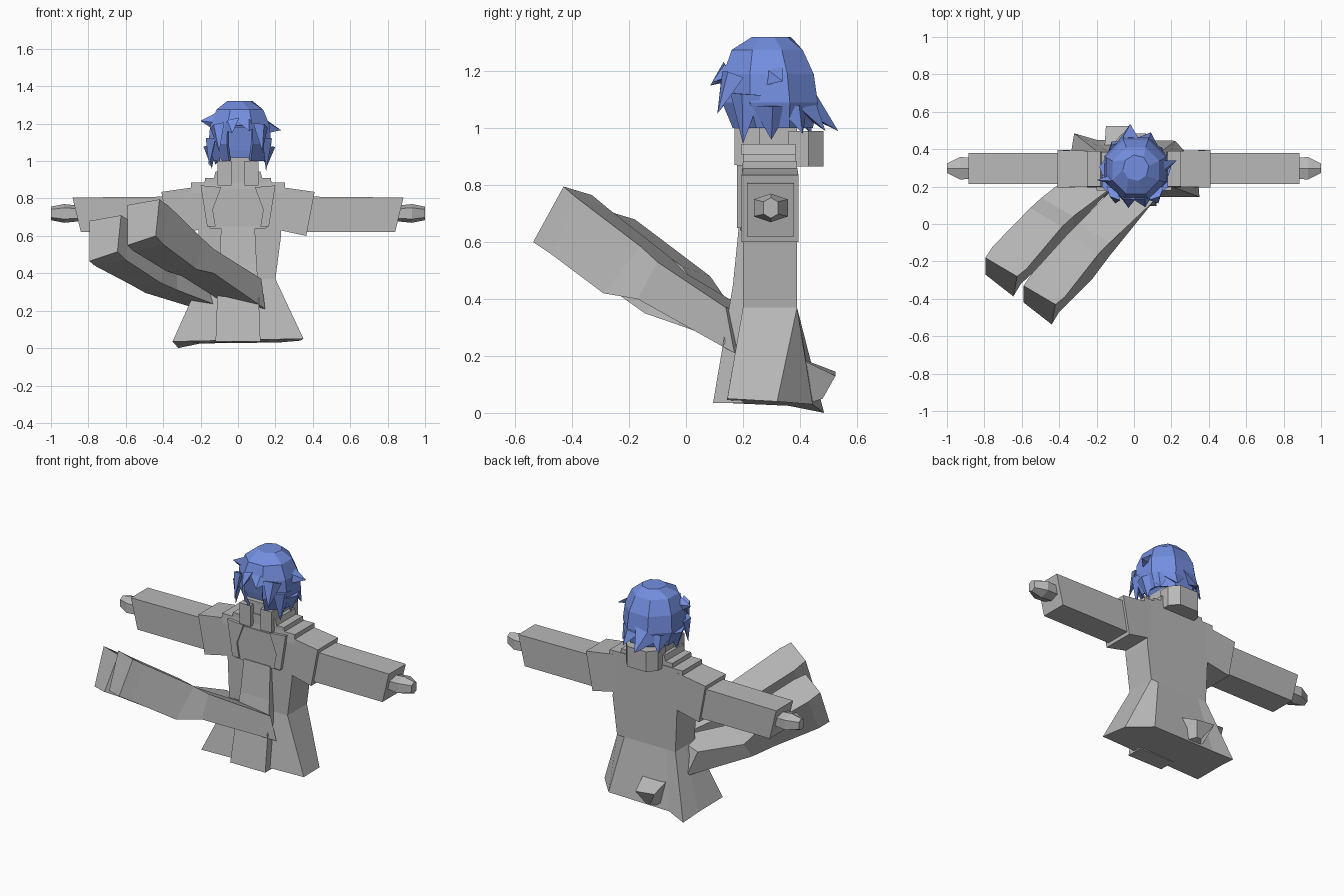
import bpy, bmesh, math
from mathutils import Vector

if "Cube" in bpy.data.objects:
    bpy.data.objects.remove(bpy.data.objects["Cube"])


def material(name, rgb):
    m = bpy.data.materials.new(name)
    m.diffuse_color = (*rgb, 1)
    m.use_nodes = True
    m.node_tree.nodes["Principled BSDF"].inputs["Base Color"].default_value = m.diffuse_color
    return m


GREY = material("stone_grey", (0.49, 0.485, 0.49))
BLUE = material("hair_blue", (0.175, 0.275, 0.75))


def finish(name, bm, mat):
    bmesh.ops.recalc_face_normals(bm, faces=bm.faces)
    me = bpy.data.meshes.new(name)
    bm.to_mesh(me)
    bm.free()
    me.materials.append(mat)
    ob = bpy.data.objects.new(name, me)
    bpy.context.collection.objects.link(ob)
    return ob


def loft(name, rings, mat=GREY, caps=True):
    """Skin a row of equal-length point loops."""
    bm = bmesh.new()
    vs = [[bm.verts.new(p) for p in r] for r in rings]
    n = len(rings[0])
    for a, b in zip(vs, vs[1:]):
        for i in range(n):
            j = (i + 1) % n
            bm.faces.new((a[i], a[j], b[j], b[i]))
    if caps:
        bm.faces.new(vs[0])
        bm.faces.new(vs[-1])
    return finish(name, bm, mat)


def rect_x(x_bot, x_top, y0, y1, z0, z1):
    return [(x_bot, y0, z0), (x_bot, y1, z0), (x_top, y1, z1), (x_top, y0, z1)]


def rect_z(z, x0, x1, y0, y1):
    return [(x0, y0, z), (x1, y0, z), (x1, y1, z), (x0, y1, z)]


def plate(name, pts, y0, y1):
    """Extrude an x-z outline through y."""
    return loft(name, [[(x, y0, z) for x, z in pts], [(x, y1, z) for x, z in pts]])


def spike(name, base, tip, r, sides=4, flat=0.5):
    """Pointed lock of hair, flattened against the head."""
    base, tip = Vector(base), Vector(tip)
    d = (tip - base).normalized()
    out = base - Vector((0.01, 0.28, base.z))
    side = d.cross(out).normalized()
    up = side.cross(d).normalized()
    bm = bmesh.new()
    ring = [bm.verts.new(base + side * r * math.cos(t) + up * r * flat * math.sin(t))
            for t in (math.tau * i / sides for i in range(sides))]
    end = bm.verts.new(tip)
    for i in range(sides):
        bm.faces.new((ring[i], ring[(i + 1) % sides], end))
    bm.faces.new(ring)
    return finish(name, bm, BLUE)


# Coat: chest, waist and flared skirt
def coat_ring(z, x0, x1):
    return [(x0, .2, z), (x1, .2, z), (x1, .39, z), (.15, .39, z),
            (-.14, .39, z), (x0, .39, z), (x0, .3, z)]


loft("coat_torso", [
    coat_ring(.86, -.22, .22), coat_ring(.6, -.21, .23), coat_ring(.37, -.2, .2),
    [(-.35, .14, .035), (.35, .145, .05), (.335, .32, .04), (.22, .445, .03),
     (-.2, .45, .025), (-.32, .485, 0), (-.34, .36, .025)]])

# Front panel running down the coat
loft("coat_front_panel", [rect_z(.65, -.09, .09, .185, .25), rect_z(.45, -.1, .1, .165, .25),
                          rect_z(.3, -.11, .11, .14, .25), rect_z(.035, -.12, .12, .095, .2)])
plate("chest_panel", [(-.15, .64), (.15, .64), (.17, .68), (.1, .85), (-.1, .85), (-.17, .68)], .19, .22)

# Shoulder steps
loft("shoulder_step_low", [rect_z(.83, -.25, .25, .195, .39), rect_z(.885, -.25, .25, .2, .39)])
loft("shoulder_step_mid", [rect_z(.88, -.18, .18, .2, .385), rect_z(.91, -.175, .175, .2, .385)])
loft("shoulder_step_top", [rect_z(.905, -.13, .13, .195, .385), rect_z(.945, -.12, .12, .195, .385)])

# Parts repeated on both sides
for s, tag in ((-1, "left"), (1, "right")):
    loft(f"sleeve_cap_{tag}", [rect_x(s * .2, s * .2, .2, .39, .635, .865),
                               rect_x(s * .365, s * .41, .195, .395, .6, .835)])
    loft(f"arm_{tag}", [rect_x(s * .35, s * .35, .215, .38, .62, .81),
                        rect_x(s * .84, s * .885, .215, .38, .62, .805)])
    hand = []
    for x, w, h in ((.85, .055, .042), (.93, .06, .05), (1.0, .025, .036)):
        hand.append([(s * x, .298 + w * a, .72 + h * b) for a, b in
                     ((-1, -.6), (0, -1), (1, -.6), (1, .6), (0, 1), (-1, .6))])
    loft(f"hand_{tag}", hand)
    plate(f"lapel_{tag}", [(s * .2, .87), (s * .165, .65), (s * .12, .65),
                           (s * .135, .74), (s * .09, .86)], .18, .21)
    loft(f"collar_front_{tag}", [rect_z(z, s * .035, s * .11, .17, .26) for z in (.87, 1.0)])

# Neck and collar back
loft("neck", [rect_z(.86, -.1, .1, .2, .39), rect_z(1.02, -.1, .1, .2, .39)])
loft("collar_back", [[(x, y, z) for x, y in
                      ((-.11, .36), (.11, .36), (.11, .43), (.065, .483), (-.065, .483), (-.11, .43))]
                     for z in (.865, .99)])

# Raised legs: top-left, top-right, bottom-right, bottom-left of each section
leg = [
    [(-.59, -.33, .765), (-.42, -.43, .795), (-.44, -.537, .60), (-.59, -.42, .55)],
    [(-.55, -.27, .715), (-.37, -.39, .76), (-.40, -.47, .555), (-.56, -.36, .52)],
    [(-.36, -.06, .55), (-.19, -.16, .585), (-.22, -.29, .42), (-.38, -.19, .41)],
    [(-.30, .0, .49), (-.13, -.10, .53), (-.13, -.17, .40), (-.30, -.08, .385)],
    [(-.08, .22, .36), (.125, .14, .37), (.145, .17, .21), (-.04, .27, .22)]]
loft("leg_right", leg)
shift = [(-.205, .15, -.085), (-.205, .15, -.08), (-.195, .145, -.07), (-.195, .14, -.09), (-.21, .08, 0)]
loft("leg_left", [[tuple(Vector(p) + Vector(d)) for p in ring] for ring, d in zip(leg, shift)])

# Stub on the back of the coat
loft("back_stub", [
    [(-.16, .38, .2), (.01, .38, .2), (0, .42, .03), (-.13, .42, .03)],
    [(-.15, .525, .145), (-.02, .525, .13), (-.06, .48, .05), (-.09, .48, .05)]])

# Hair cap: faceted shell left open at the face
N = 8
rings = []
for z, r, cy, turn in ((1.32, .07, .3, .2), (1.275, .135, .285, .5), (1.19, .172, .29, .5),
                       (1.09, .182, .295, .5), (1.0, .152, .305, .5)):
    rings.append([(.01 + r * math.cos(t), cy + r * math.sin(t), z)
                  for t in (math.tau * (i + turn) / N for i in range(N))])
cap = loft("hair_cap", rings, BLUE)
bm = bmesh.new()
bm.from_mesh(cap.data)
gone = []
for f in bm.faces:
    c = f.calc_center_median()
    if (c.z < 1.02 and abs(f.normal.z) > .9) or (c.z < 1.16 and c.y < .2 and abs(c.x - .01) < .08):
        gone.append(f)
bmesh.ops.delete(bm, geom=gone, context='FACES')
bm.to_mesh(cap.data)
bm.free()
mod = cap.modifiers.new("thickness", 'SOLIDIFY')
mod.thickness = .015

# Hair locks: base, tip, width
locks = [
    ((-.11, .24, 1.21), (-.2, .235, 1.215), .055), ((.14, .30, 1.19), (.23, .34, 1.165), .06),
    ((-.11, .165, 1.19), (-.1, .11, 1.05), .055), ((-.04, .15, 1.2), (-.03, .085, 1.15), .06),
    ((.05, .15, 1.2), (.06, .09, 1.16), .06), ((.12, .165, 1.19), (.13, .11, 1.05), .055),
    ((-.145, .21, 1.12), (-.155, .2, .97), .06), ((.155, .21, 1.12), (.15, .2, .945), .06),
    ((-.15, .30, 1.08), (-.14, .29, .96), .07), ((.165, .30, 1.08), (.15, .3, .96), .07),
    ((-.04, .44, 1.08), (-.02, .535, .99), .075), ((.07, .43, 1.07), (.09, .49, .99), .07),
    ((-.1, .4, 1.07), (-.12, .44, .98), .065), ((.13, .38, 1.07), (.15, .41, .98), .06)]
for i, (base, tip, r) in enumerate(locks):
    spike(f"hair_lock_{i + 1}", base, tip, r)
# Inner hair filling the face opening
loft("hair_inner", [rect_z(.97, -.06, .08, .24, .38), rect_z(1.06, -.11, .13, .22, .4),
                    rect_z(1.18, -.1, .12, .2, .4)], BLUE)
